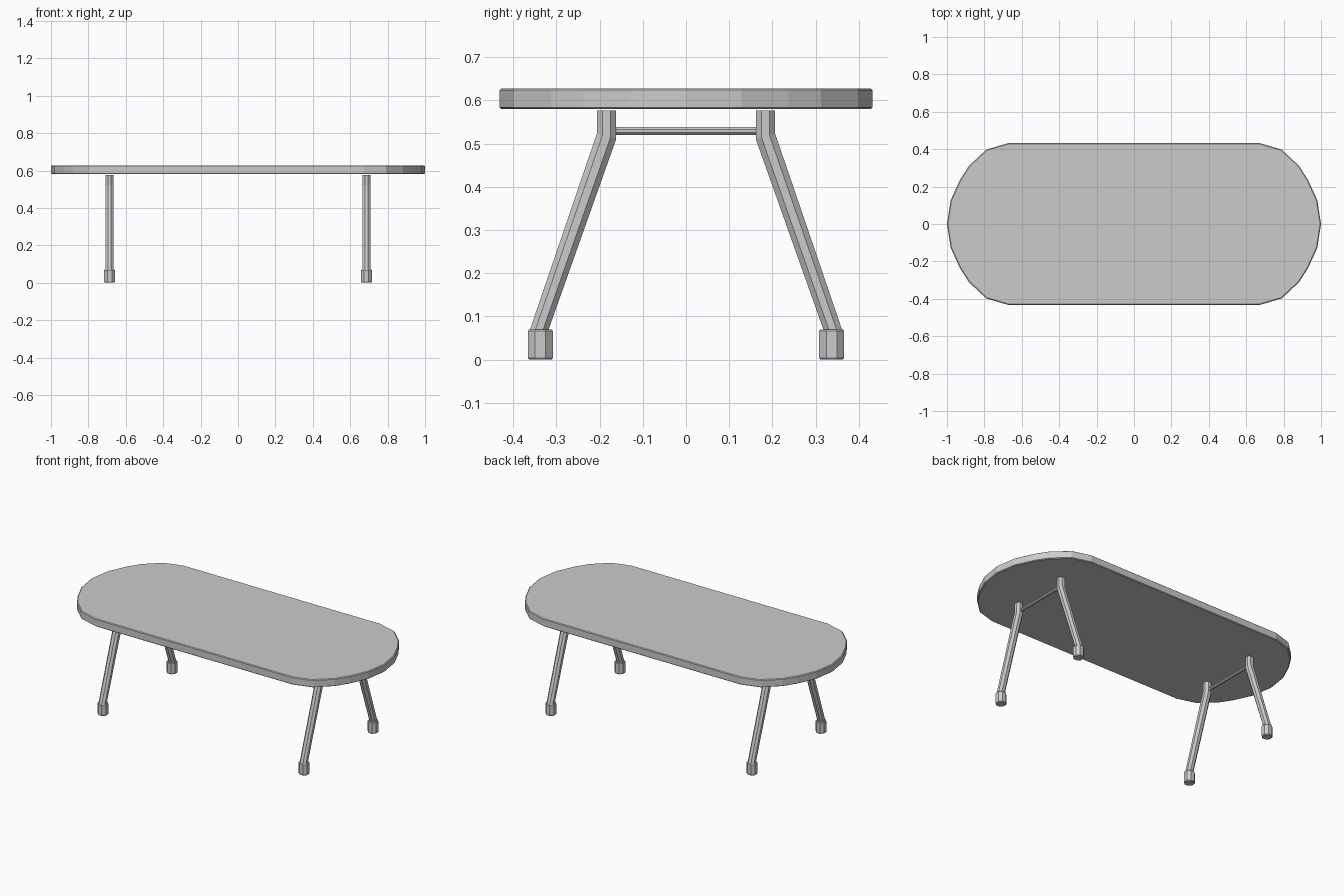
import bpy, bmesh
from math import pi, cos, sin
from mathutils import Vector

if "Cube" in bpy.data.objects:
    bpy.data.objects.remove(bpy.data.objects["Cube"])


def make_object(name, bm):
    bmesh.ops.recalc_face_normals(bm, faces=bm.faces)
    mesh = bpy.data.meshes.new(name)
    bm.to_mesh(mesh)
    bm.free()
    obj = bpy.data.objects.new(name, mesh)
    bpy.context.collection.objects.link(obj)
    return obj


def loft(name, rings):
    """Skin a closed solid through rings of equal point count."""
    bm = bmesh.new()
    loops = [[bm.verts.new(p) for p in ring] for ring in rings]
    n = len(loops[0])
    for a, b in zip(loops, loops[1:]):
        for i in range(n):
            j = (i + 1) % n
            bm.faces.new((a[i], a[j], b[j], b[i]))
    bm.faces.new(loops[0][::-1])
    bm.faces.new(loops[-1])
    return make_object(name, bm)


def ring(x, y, z, r, tilt=0.0, sides=8):
    """Horizontal polygon ring; tilt slopes it along y."""
    pts = []
    for i in range(sides):
        a = 2 * pi * (i + 0.5) / sides
        k = r / cos(pi / sides)
        dy = k * sin(a)
        pts.append(Vector((x + k * cos(a), y + dy, z + tilt * dy)))
    return pts


# Tabletop: faceted oval with a narrow chamfer on both rims
quarter = [(1.0, 0), (0.98, 0.128), (0.93, 0.237), (0.882, 0.312),
           (0.79, 0.398), (0.674, 0.432)]
right = [(x, -y) for x, y in quarter[:0:-1]] + quarter
outline = right + [(-x, -y) for x, y in right]


def slab(inset, z):
    return [(x * (1 - inset), y * (1 - inset * 2), z) for x, y in outline]


loft("tabletop", [slab(0.005, 0.58), slab(0, 0.584),
                  slab(0, 0.624), slab(0.005, 0.628)])

for x, side in ((-0.687, "left"), (0.687, "right")):
    for s, end in ((-1, "front"), (1, "back")):
        # Bent leg
        loft(f"{end}_{side}_leg", [
            ring(x, s * 0.343, 0.06, 0.0215),
            ring(x, s * 0.184, 0.517, 0.0225, s * 0.27),
            ring(x, s * 0.184, 0.577, 0.0225)])
        # Foot cap with softened rims
        loft(f"{end}_{side}_foot", [
            ring(x, s * 0.337, 0, 0.026), ring(x, s * 0.337, 0.004, 0.029),
            ring(x, s * 0.337, 0.066, 0.029), ring(x, s * 0.337, 0.07, 0.026)])

    # Crossbar joining the pair of legs
    bar = [[Vector((x + p.x, y, 0.529 + p.y)) for p in ring(0, 0, 0, 0.009)]
           for y in (-0.175, 0.175)]
    loft(f"{side}_crossbar", bar)
